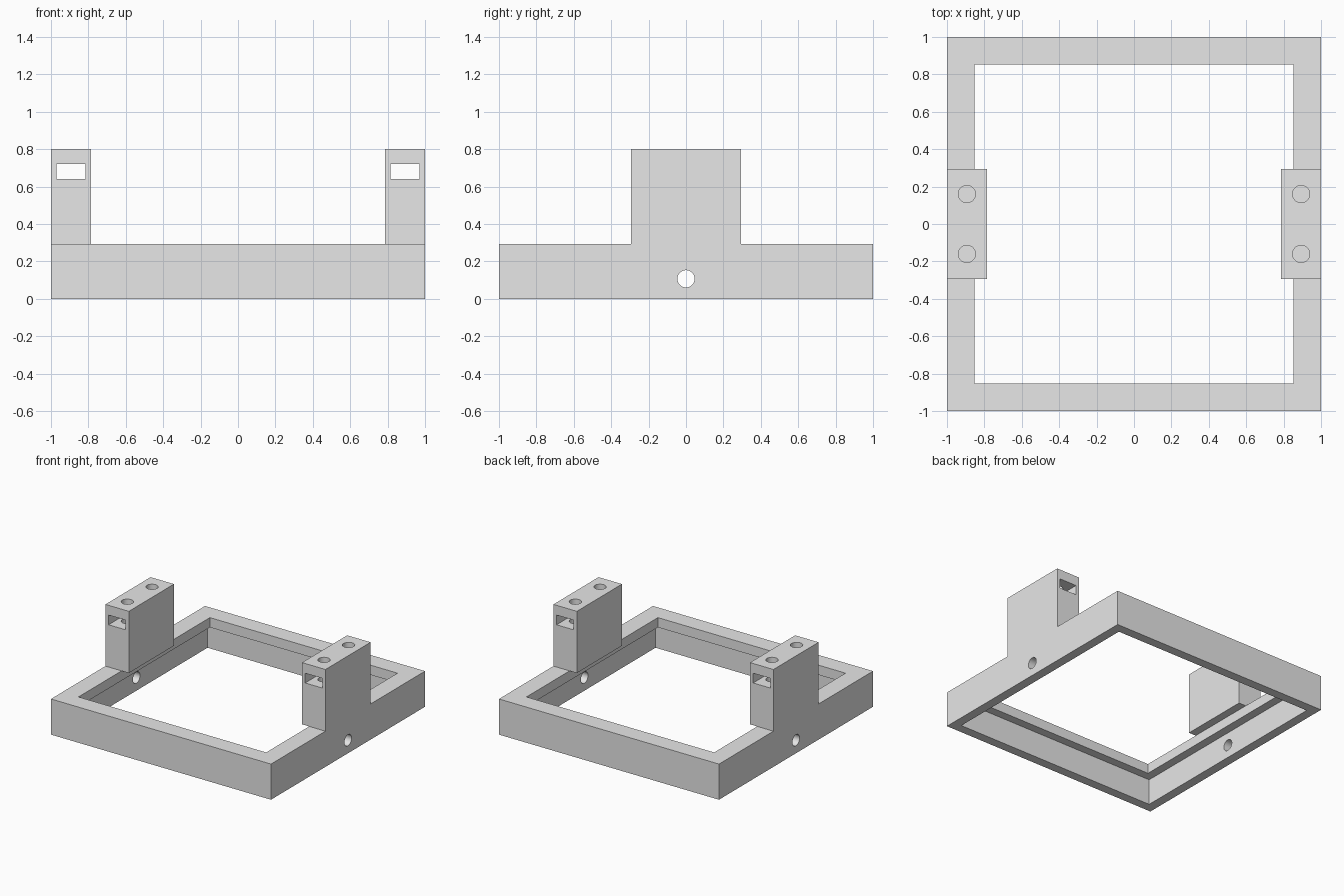
import bpy
import bmesh
from math import pi
from mathutils import Matrix, Vector

# Remove the default cube
cube = bpy.data.objects.get("Cube")
if cube:
    bpy.data.objects.remove(cube, do_unlink=True)

# Main dimensions
HALF = 1.0
FRAME_H = 0.293      # frame height
LIP_IN = 0.853       # half opening at the top lip
REBATE_IN = 0.923    # half opening of the rebate below the lip
LEDGE_Z = 0.213      # underside of the lip
TOP = 0.8            # top of the posts
POST_T = 0.213       # post thickness in x
POST_Y = 0.293       # half post length in y
HOLE_R = 0.046
POST_X = HALF - POST_T / 2

grey = bpy.data.materials.new("plain grey")
grey.use_nodes = True
grey.diffuse_color = (0.8, 0.8, 0.8, 1)
grey.node_tree.nodes["Principled BSDF"].inputs["Base Color"].default_value = (0.8, 0.8, 0.8, 1)


def make_object(name, bm):
    mesh = bpy.data.meshes.new(name)
    bm.to_mesh(mesh)
    bm.free()
    mesh.materials.append(grey)
    obj = bpy.data.objects.new(name, mesh)
    bpy.context.collection.objects.link(obj)
    return obj


def box(name, low, high):
    low, high = Vector(low), Vector(high)
    bm = bmesh.new()
    place = Matrix.Translation((low + high) / 2) @ Matrix.Diagonal((*(high - low), 1))
    bmesh.ops.create_cube(bm, size=1, matrix=place)
    return make_object(name, bm)


def rod(name, centre, length, axis="Z"):
    bm = bmesh.new()
    turn = Matrix.Rotation(pi / 2, 4, "Y") if axis == "X" else Matrix.Identity(4)
    bmesh.ops.create_cone(bm, cap_ends=True, segments=48, radius1=HOLE_R, radius2=HOLE_R,
                          depth=length, matrix=Matrix.Translation(centre) @ turn)
    return make_object(name, bm)


def cut(target, cutters):
    """Subtract the cutters, bake the result and discard the cutters."""
    for cutter in cutters:
        cutter.hide_render = True
        mod = target.modifiers.new("cut", "BOOLEAN")
        mod.operation = "DIFFERENCE"
        mod.solver = "EXACT"
        mod.object = cutter
    graph = bpy.context.evaluated_depsgraph_get()
    baked = bpy.data.meshes.new_from_object(target.evaluated_get(graph))
    target.modifiers.clear()
    target.data = baked
    for cutter in cutters:
        bpy.data.objects.remove(cutter, do_unlink=True)
    bpy.ops.object.select_all(action="DESELECT")
    target.select_set(True)
    bpy.context.view_layer.objects.active = target
    bpy.ops.object.shade_smooth_by_angle(angle=pi / 6)


# Square frame with a top lip, a rebate underneath and a cross hole
frame = box("square_frame", (-HALF, -HALF, 0), (HALF, HALF, FRAME_H))
cut(frame, [
    box("lip_cutter", (-LIP_IN, -LIP_IN, -1), (LIP_IN, LIP_IN, 1)),
    box("rebate_cutter", (-REBATE_IN, -REBATE_IN, -1), (REBATE_IN, REBATE_IN, LEDGE_Z)),
    rod("cross_hole_cutter", (0, 0, 0.107), 3, "X"),
])

# Two posts, each with a slot along y and two blind screw holes from the top
for side, name in ((1, "left_post"), (-1, "right_post")):
    x = side * POST_X
    post = box(name, (x - POST_T / 2, -POST_Y, FRAME_H), (x + POST_T / 2, POST_Y, TOP))
    cutters = [box("slot_cutter", (x - 0.078, -1, 0.64), (x + 0.078, 1, 0.72))]
    cutters += [rod("screw_hole_cutter", (x, y, TOP - 0.1), 0.4) for y in (-0.16, 0.16)]
    cut(post, cutters)
